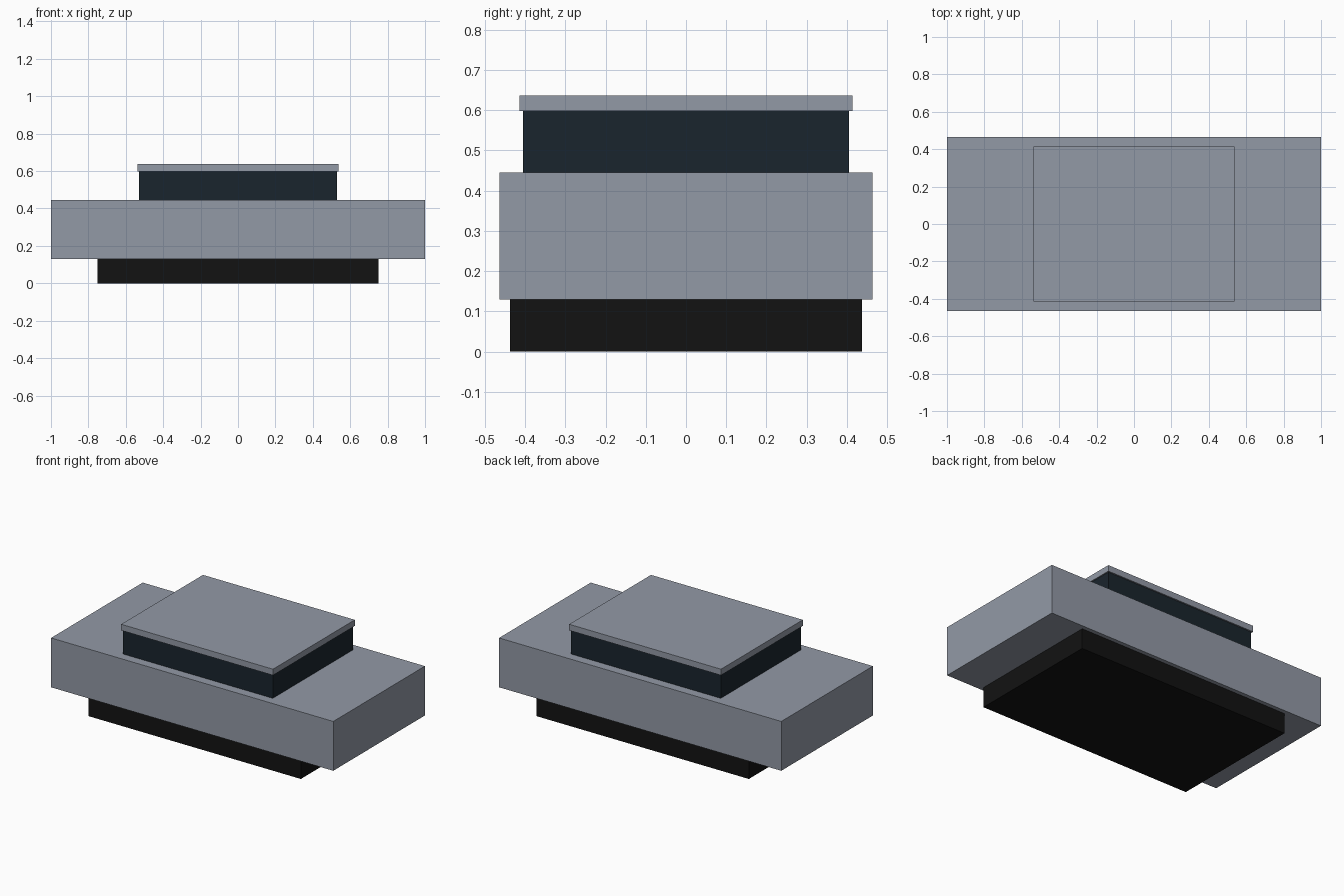
import bpy

if "Cube" in bpy.data.objects:
    bpy.data.objects.remove(bpy.data.objects["Cube"])


def material(name, color):
    mat = bpy.data.materials.new(name)
    mat.diffuse_color = (*color, 1.0)
    mat.use_nodes = True
    mat.node_tree.nodes["Principled BSDF"].inputs["Base Color"].default_value = mat.diffuse_color
    return mat


def block(name, half_x, half_y, z0, z1, mat):
    bpy.ops.mesh.primitive_cube_add(size=2, location=(0, 0, (z0 + z1) / 2))
    ob = bpy.context.object
    ob.name = name
    ob.scale = (half_x, half_y, (z1 - z0) / 2)
    bpy.ops.object.transform_apply(location=False, rotation=False, scale=True)
    ob.data.materials.append(mat)
    return ob


paint = material("grey_paint", (0.29, 0.32, 0.38))
glass = material("dark_glass", (0.010, 0.018, 0.026))
rubber = material("black_rubber", (0.006, 0.006, 0.006))

# Wheel base under the body
block("wheel_base", 0.752, 0.4375, 0.0, 0.129, rubber)
# Main body slab
block("body", 1.0, 0.464, 0.129, 0.445, paint)
# Glazed cabin, running up inside the roof panel
block("cabin_glass", 0.53, 0.405, 0.445, 0.625, glass)
# Overhanging roof panel
block("roof", 0.538, 0.414, 0.598, 0.637, paint)
